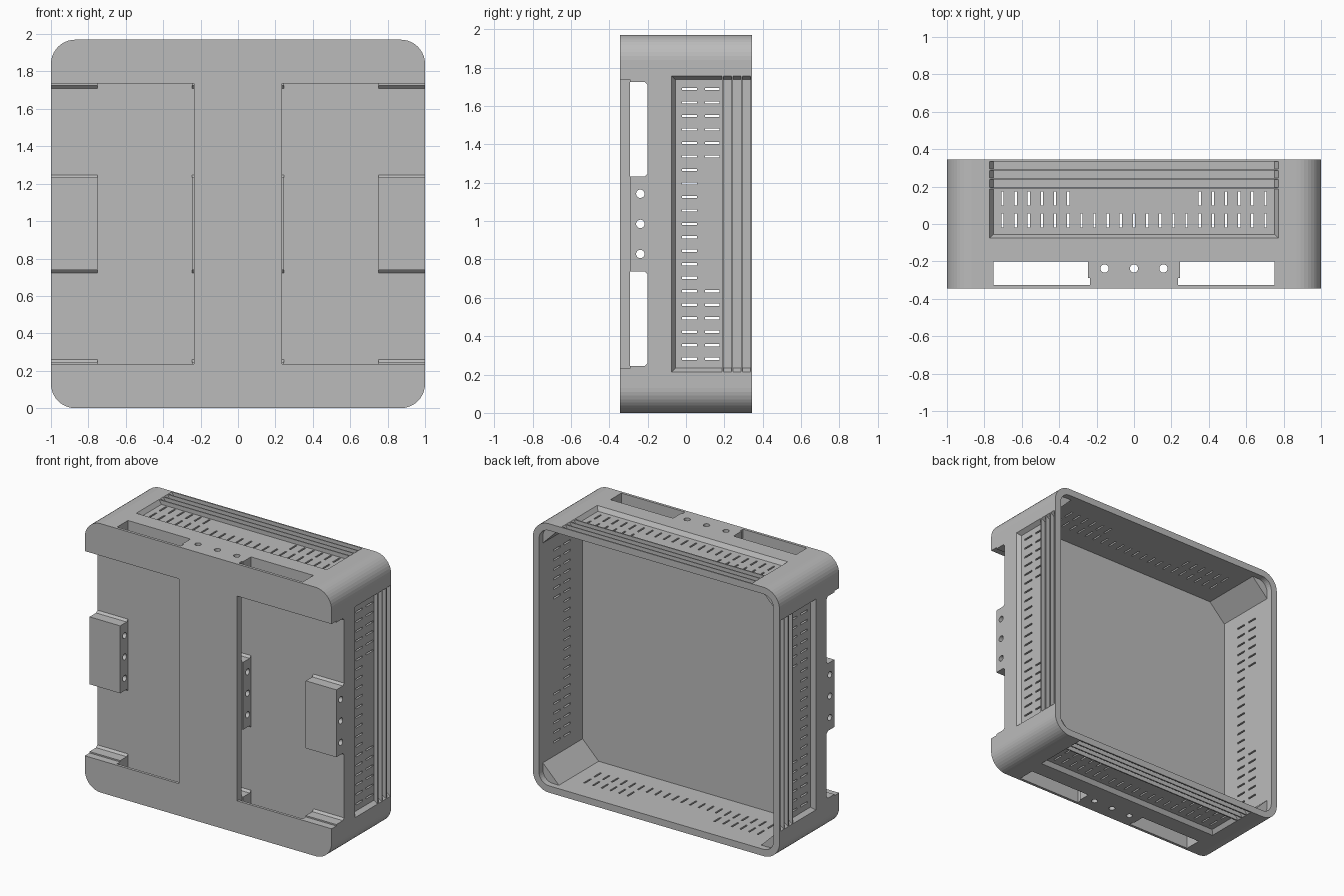
import bpy, bmesh, math
from mathutils import Matrix, Vector

cube = bpy.data.objects.get("Cube")
if cube:
    bpy.data.objects.remove(cube, do_unlink=True)

HX, HZ, HY = 1.0, 0.985, 0.345      # half width, half height, half depth
BAY = 0.75                          # half height of the front bays
FLOOR = -0.2                        # bay floor
WEB = -0.29                         # back of the front spine plate

grey = bpy.data.materials.new("housing_grey")
grey.use_nodes = True
grey.diffuse_color = (0.5, 0.5, 0.5, 1)
grey.node_tree.nodes["Principled BSDF"].inputs["Base Color"].default_value = (0.5, 0.5, 0.5, 1)


def prism(bm, outline, y0, y1):
    """Extrude an x-z outline along y."""
    rings = [[bm.verts.new((x, y, z)) for x, z in outline] for y in (y0, y1)]
    n = len(outline)
    bm.faces.new(rings[0])
    bm.faces.new(rings[1][::-1])
    for i in range(n):
        j = (i + 1) % n
        bm.faces.new((rings[0][j], rings[0][i], rings[1][i], rings[1][j]))


def rounded(hx, hz, r, steps):
    """Rectangle with rounded corners; one step gives a chamfer."""
    pts = []
    for q, (sx, sz) in enumerate(((1, 1), (-1, 1), (-1, -1), (1, -1))):
        for i in range(steps + 1):
            a = math.pi / 2 * (q + i / steps)
            pts.append((sx * (hx - r) + r * math.cos(a), sz * (hz - r) + r * math.sin(a)))
    return pts


def taper(bm, top, bottom, z0, z1, m=Matrix()):
    """Box from z0 to z1 whose x-y rectangle goes from bottom to top."""
    rings = []
    for (xa, xb, ya, yb), z in ((bottom, z0), (top, z1)):
        rings.append([bm.verts.new(m @ Vector((x, y, z)))
                      for x, y in ((xa, ya), (xb, ya), (xb, yb), (xa, yb))])
    low, high = rings
    bm.faces.new(low[::-1])
    bm.faces.new(high)
    for i in range(4):
        j = (i + 1) % 4
        bm.faces.new((low[i], low[j], high[j], high[i]))


def box(bm, x, y, z):
    taper(bm, (*x, *y), (*x, *y), *z)


def make(name, build):
    bm = bmesh.new()
    build(bm)
    bmesh.ops.recalc_face_normals(bm, faces=bm.faces)
    me = bpy.data.meshes.new(name)
    bm.to_mesh(me)
    bm.free()
    ob = bpy.data.objects.new(name, me)
    bpy.context.collection.objects.link(ob)
    return ob


body = make("enclosure_body", lambda bm: prism(bm, rounded(HX, HZ, 0.13, 10), -HY, HY))
body.data.materials.append(grey)


def cut(name, build):
    """Subtract a temporary cutter from the body."""
    cutter = make(name, build)
    cutter.hide_render = True
    cutter.data.materials.append(grey)
    mod = body.modifiers.new(name, "BOOLEAN")
    mod.operation, mod.solver, mod.object = "DIFFERENCE", "EXACT", cutter
    bpy.context.view_layer.objects.active = body
    bpy.ops.object.modifier_apply(modifier=mod.name)
    bpy.data.objects.remove(cutter, do_unlink=True)


# Open back: chamfered tray and a rounded rim
cut("tray", lambda bm: prism(bm, rounded(HX - 0.05, HZ - 0.05, 0.13, 1), -0.16, 0.32))
cut("rim", lambda bm: prism(bm, rounded(HX - 0.05, HZ - 0.05, 0.08, 8), 0.3, 0.4))


# Front bays either side of the spine plate
def bays(bm):
    for s in (-1, 1):
        box(bm, sorted((s * 0.235, s * 1.1)), (-0.4, WEB), (-BAY, BAY))


cut("bays", bays)


# Crosswise channels above and below the middle blocks, small fillets at the floor
def channels(bm):
    f = 0.015
    a, b = 0.247, BAY - 0.01
    for s in (-1, 1):
        outline = [(WEB - 0.003, a), (FLOOR - f, a), (FLOOR, a + f),
                   (FLOOR, b - f), (FLOOR - f, b), (WEB - 0.003, b)]
        rings = [[bm.verts.new((x, y, s * z)) for y, z in outline] for x in (-1.1, 1.1)]
        bm.faces.new(rings[0])
        bm.faces.new(rings[1])
        for i in range(6):
            j = (i + 1) % 6
            bm.faces.new((rings[0][i], rings[0][j], rings[1][j], rings[1][i]))


cut("channels", channels)


# Upright slots through both rails, leaving a thin front lip
def rail_slots(bm):
    for s in (-1, 1):
        box(bm, sorted((s * 0.245, s * 0.752)), (-0.325, FLOOR), (-1.1, 1.1))


def rail_slot_steps(bm):
    for s in (-1, 1):
        box(bm, sorted((s * 0.235, s * 0.3)), (-0.325, WEB), (-1.1, 1.1))


cut("rail_slots", rail_slots)
cut("rail_slot_steps", rail_slot_steps)


# Bolt holes, three in each direction
def bolt_holes(turn):
    def build(bm):
        for p in (-0.157, 0, 0.157):
            m = Matrix.Rotation(turn, 4, "Y") @ Matrix.Translation((p, -0.238, 0))
            bmesh.ops.create_cone(bm, cap_ends=True, segments=20, radius1=0.022,
                                  radius2=0.022, depth=2.2, matrix=m)
    return build


# Vent slots, cut straight through opposite walls
def vents(turn):
    def build(bm):
        m = Matrix.Rotation(turn, 4, "Y")
        for i in range(-10, 11):
            x, w = i * 0.0703, 0.006
            rows = [(-0.02, 0.057)] + ([(0.098, 0.175)] if abs(i) > 4 else [])
            for y0, y1 in rows:
                r = (x - w, x + w, y0, y1)
                taper(bm, r, r, -1.1, 1.1, m)
    return build


# Sunken wall panels with sloped borders; the strips leave thin cooling fins
def panels(bm):
    e, d, out = 0.772, 0.03, 0.01
    k = 0.02 / d
    for q in range(4):
        m = Matrix.Rotation(q * math.pi / 2, 4, "Y")
        h = HX if q % 2 else HZ
        strips = [(-0.075, 0.187, 1)] + [(y, y + 0.041, 0) for y in (0.196, 0.245, 0.294)]
        for y0, y1, slope in strips:
            hi, lo = e + k * out, e - k * d
            taper(bm, (-hi, hi, y0 - slope * k * out, y1),
                  (-lo, lo, y0 + slope * k * d, y1), h - d, h + out, m)


cut("panels", panels)
for i, turn in enumerate((0, math.pi / 2)):
    cut("bolt_holes_%d" % i, bolt_holes(turn))
    cut("vents_%d" % i, vents(turn))

# Stand the housing on the ground
body.data.transform(Matrix.Translation((0, 0, HZ)))
